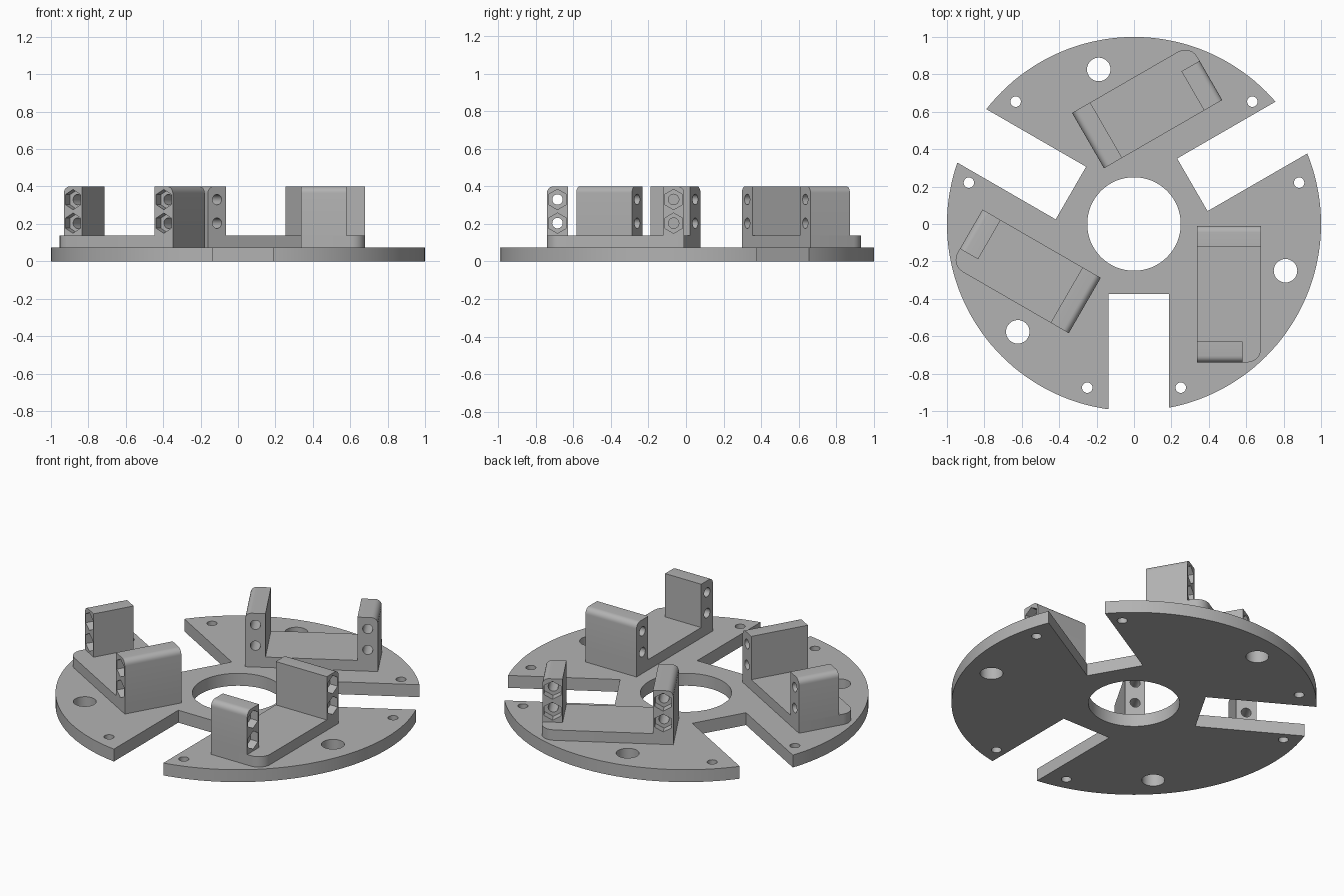
import bpy, bmesh, math
from mathutils import Matrix, Vector

cube = bpy.data.objects.get("Cube")
if cube:
    bpy.data.objects.remove(cube, do_unlink=True)

mat = bpy.data.materials.new("plain grey")
mat.use_nodes = True
GREY = (0.45, 0.45, 0.45, 1)
mat.diffuse_color = GREY
mat.node_tree.nodes["Principled BSDF"].inputs["Base Color"].default_value = GREY

PLATE, BASE, TOP = 0.075, 0.138, 0.40
X0, X1, POST_X = 0.338, 0.68, 0.58
Y0, Y1, POST_T = -0.74, -0.01, 0.112
TURNS = [Matrix.Rotation(math.radians(a), 4, 'Z') for a in (0, 120, 240)]


def prism(bm, points, axis, lo, hi):
    """Extrude a 2D outline along z (outline in xy) or x (outline in yz)."""
    def place(p, d):
        return Vector((p[0], p[1], d)) if axis == 'Z' else Vector((d, p[0], p[1]))
    low = [bm.verts.new(place(p, lo)) for p in points]
    high = [bm.verts.new(place(p, hi)) for p in points]
    n = len(points)
    bm.faces.new(low[::-1])
    bm.faces.new(high)
    for i in range(n):
        j = (i + 1) % n
        bm.faces.new((low[i], low[j], high[j], high[i]))
    return low + high


def ring(cx, cy, r, n, start=0):
    return [(cx + r * math.cos(start + math.tau * i / n),
             cy + r * math.sin(start + math.tau * i / n)) for i in range(n)]


def corner(cx, cy, r, start):
    """Quarter arc, counter-clockwise from the start angle in degrees."""
    return [(cx + r * math.cos(math.radians(start + 15 * i)),
             cy + r * math.sin(math.radians(start + 15 * i))) for i in range(7)]


def make(name, bm):
    bmesh.ops.recalc_face_normals(bm, faces=bm.faces)
    mesh = bpy.data.meshes.new(name)
    bm.to_mesh(mesh)
    bm.free()
    mesh.materials.append(mat)
    ob = bpy.data.objects.new(name, mesh)
    bpy.context.collection.objects.link(ob)
    return ob


def cut(ob, cutters):
    """Subtract each cutter, bake the result and remove the cutters."""
    for c in cutters:
        mod = ob.modifiers.new("cut", 'BOOLEAN')
        mod.operation = 'DIFFERENCE'
        mod.solver = 'EXACT'
        mod.object = c
    bpy.context.view_layer.update()
    dg = bpy.context.evaluated_depsgraph_get()
    mesh = bpy.data.meshes.new_from_object(ob.evaluated_get(dg))
    ob.modifiers.clear()
    ob.data = mesh
    for c in cutters:
        bpy.data.objects.remove(c, do_unlink=True)


def smooth(ob):
    bpy.ops.object.select_all(action='DESELECT')
    ob.select_set(True)
    bpy.context.view_layer.objects.active = ob
    bpy.ops.object.shade_smooth_by_angle(angle=math.radians(30))


def cutter(outline, axis, lo, hi):
    bm = bmesh.new()
    prism(bm, outline, axis, lo, hi)
    return make("cutter", bm)


# Round plate with centre bore, three slots and bolt holes
bm = bmesh.new()
prism(bm, ring(0, 0, 1, 144), 'Z', 0, PLATE)
plate = make("round_plate", bm)
tools = [cutter(ring(0, 0, 0.25, 64), 'Z', -0.1, 0.2)]
slot = [(-0.137, -1.2), (0.188, -1.2), (0.188, -0.375), (-0.137, -0.375)]
outlines = [slot, ring(0.81, -0.25, 0.063, 32),
            ring(0.25, -0.875, 0.028, 24), ring(-0.25, -0.875, 0.028, 24)]
for turn in TURNS:
    for outline in outlines:
        c = cutter(outline, 'Z', -0.1, 0.2)
        c.data.transform(turn)
        tools.append(c)
cut(plate, tools)
smooth(plate)

# Bracket foot with one rounded outer corner
bm = bmesh.new()
r = 0.075
prism(bm, [(X0, Y0)] + corner(X1 - r, Y0 + r, r, 270) + [(X1, Y1), (X0, Y1)],
      'Z', PLATE, BASE)
foot = make("bracket_foot", bm)


def post(name, y_in, y_out, x_end):
    """Upright with a rounded outer top edge, two bolt holes and nut pockets."""
    e = 0.035
    if y_out > y_in:
        arc = corner(y_out - e, TOP - e, e, 0)
        outline = [(y_in, BASE), (y_out, BASE)] + arc + [(y_in, TOP)]
    else:
        arc = corner(y_out + e, TOP - e, e, 90)
        outline = [(y_out, BASE), (y_in, BASE), (y_in, TOP)] + arc
    bm = bmesh.new()
    prism(bm, outline, 'X', X0, x_end)
    ob = make(name, bm)
    mid = (y_in + y_out) / 2
    tools = []
    for z in (0.204, 0.33):
        tools.append(cutter(ring(mid, z, 0.028, 24), 'X', X0 - 0.1, x_end + 0.1))
        tools.append(cutter(ring(mid, z, 0.054, 6, math.pi / 6), 'X',
                            x_end - 0.05, x_end + 0.1))
    cut(ob, tools)
    return ob


long_post = post("bracket_long_post", Y1 - POST_T, Y1, X1)
short_post = post("bracket_short_post", Y0 + POST_T, Y0, POST_X)

# Repeat the bracket around the plate
for part in (foot, long_post, short_post):
    smooth(part)
    for i, turn in enumerate(TURNS[1:], 2):
        copy = part.copy()
        copy.data = part.data.copy()
        copy.data.transform(turn)
        copy.name = f"{part.name}_{i}"
        bpy.context.collection.objects.link(copy)
